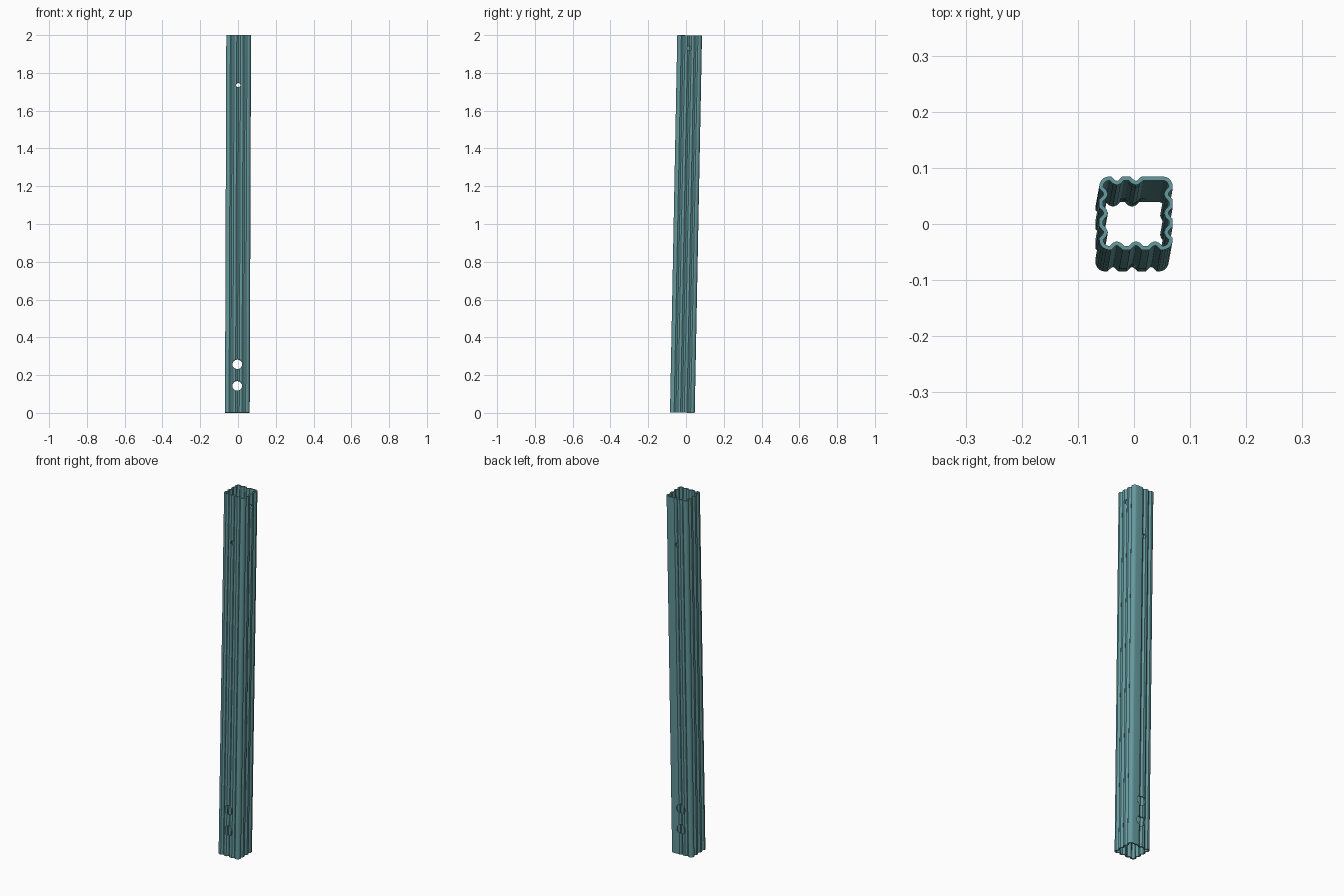
import bpy, bmesh, math
from mathutils import Vector, Matrix

if "Cube" in bpy.data.objects:
    bpy.data.objects.remove(bpy.data.objects["Cube"])

L = 1.9975
H, R, T = 0.0655, 0.018, 0.007        # half width, corner radius, wall thickness
GW, GD = 0.010, 0.008                 # groove half width and depth
TILT = Matrix.Rotation(-0.0193, 4, 'X') @ Matrix.Rotation(0.0035, 4, 'Y')

# Grooved square section: sides run front, right, back, left
grooves = [(-0.034, 0, 0.034), (-0.034, 0, 0.034), (0, 0.034), (-0.034, 0, 0.034)]
outer = []
for side, centres in enumerate(grooves):
    turn = Matrix.Rotation(side * math.pi / 2, 4, 'Z')
    for c in centres:
        for dx, d in ((-GW, 0), (-0.003, GD * 0.85), (0, GD), (0.003, GD * 0.85), (GW, 0)):
            outer.append(turn @ Vector((c + dx, -H + d, 0)))
    for i in range(6):
        a = -math.pi / 2 + i * math.pi / 10
        outer.append(turn @ Vector((H - R + R * math.cos(a), -H + R + R * math.sin(a), 0)))


def inset(pts, t):
    """Offset a counter-clockwise outline inward by t."""
    out = []
    for i, p in enumerate(pts):
        a = (p - pts[i - 1]).normalized()
        b = (pts[(i + 1) % len(pts)] - p).normalized()
        na, nb = Vector((-a.y, a.x, 0)), Vector((-b.y, b.x, 0))
        out.append(p + (na + nb) * (t / (1 + na.dot(nb))))
    return out


# Hollow post
bm = bmesh.new()
rings = []
for pts, z in ((outer, -L / 2), (outer, L / 2), (inset(outer, T), L / 2), (inset(outer, T), -L / 2)):
    rings.append([bm.verts.new(p + Vector((0, 0, z))) for p in pts])
n = len(outer)
for k in range(4):
    a, b = rings[k], rings[(k + 1) % 4]
    for i in range(n):
        j = (i + 1) % n
        bm.faces.new((a[i], a[j], b[j], b[i]))
bmesh.ops.recalc_face_normals(bm, faces=bm.faces)
mesh = bpy.data.meshes.new("post")
bm.to_mesh(mesh)
bm.free()
post = bpy.data.objects.new("post", mesh)
bpy.context.collection.objects.link(post)

mat = bpy.data.materials.new("teal")
mat.diffuse_color = (0.13, 0.32, 0.34, 1)
mat.use_nodes = True
mat.node_tree.nodes["Principled BSDF"].inputs["Base Color"].default_value = mat.diffuse_color
mesh.materials.append(mat)


# Drilled holes
def drill(loc, rot, radius, depth):
    bpy.ops.mesh.primitive_cylinder_add(vertices=24, radius=radius, depth=depth, location=loc, rotation=rot)
    cutter = bpy.context.object
    cutter.name = "hole_cutter"
    cutter.hide_render = True
    mod = post.modifiers.new("hole", 'BOOLEAN')
    mod.operation, mod.solver, mod.object = 'DIFFERENCE', 'EXACT', cutter
    bpy.context.view_layer.objects.active = post
    bpy.ops.object.modifier_apply(modifier=mod.name)
    bpy.data.objects.remove(cutter)


along_y, along_x = (math.pi / 2, 0, 0), (0, math.pi / 2, 0)
for z, r in ((0.143, 0.026), (0.257, 0.026), (1.735, 0.012)):
    drill((-0.001, 0, z - 1), along_y, r, 0.3)
drill((H, 0, 0.93), along_x, 0.012, 0.06)

# Slight lean, standing on the ground
post.data.transform(TILT)
low = min(v.co.z for v in post.data.vertices)
post.data.transform(Matrix.Translation((0, 0, -low)))

bpy.ops.object.select_all(action='DESELECT')
post.select_set(True)
bpy.context.view_layer.objects.active = post
bpy.ops.object.shade_smooth_by_angle(angle=math.radians(35))
